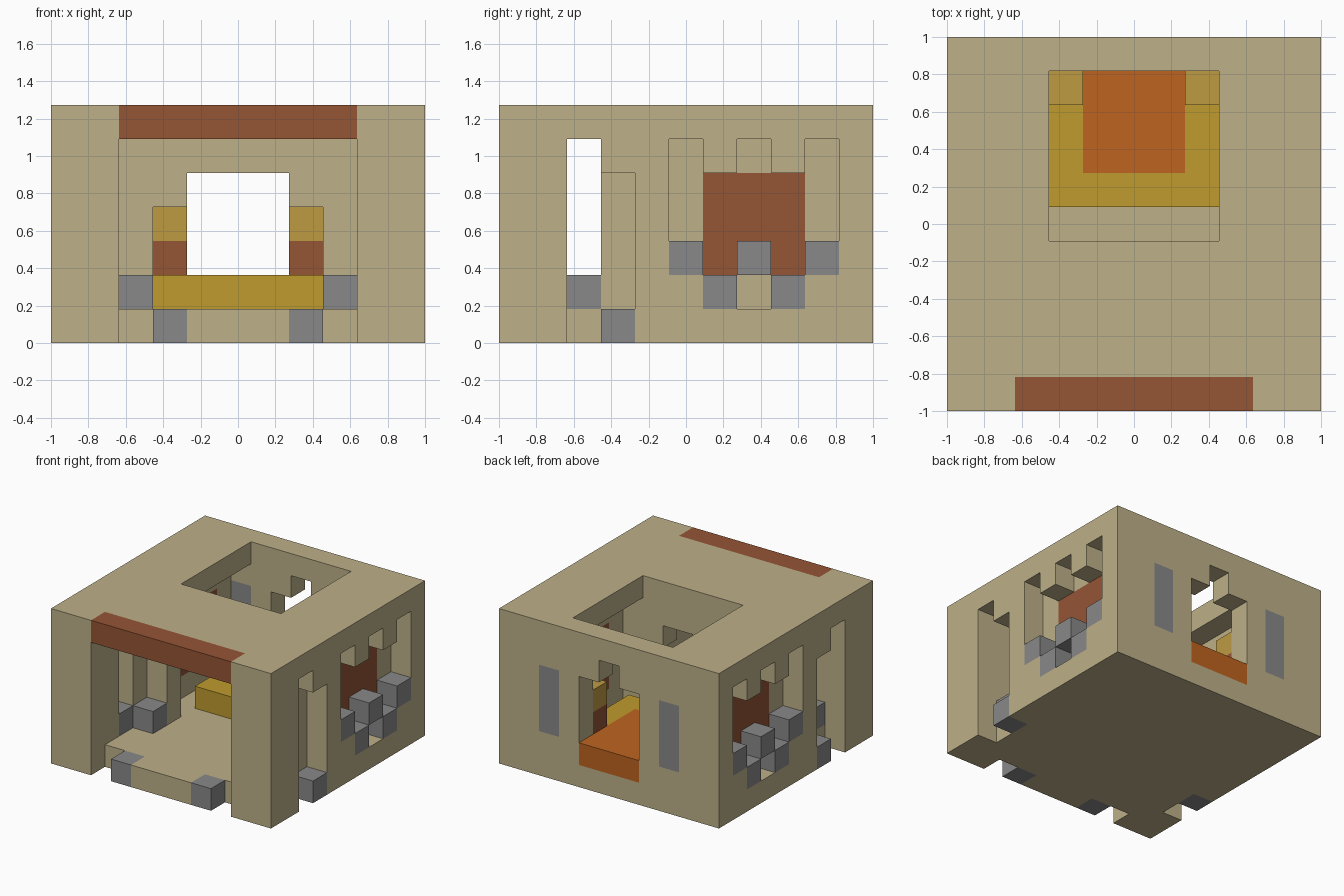
import bpy, bmesh
from itertools import product
from mathutils import Vector

if "Cube" in bpy.data.objects:
    bpy.data.objects.remove(bpy.data.objects["Cube"])

GRID = 11                 # cells along the longest side
CELL = 2 / GRID
LAYERS = 7


def material(name, color):
    mat = bpy.data.materials.new(name)
    mat.use_nodes = True
    mat.diffuse_color = (*color, 1)
    mat.node_tree.nodes["Principled BSDF"].inputs["Base Color"].default_value = (*color, 1)
    return mat


sandstone = material("sandstone", (.51, .435, .25))
stone = material("grey stone", (.25, .25, .25))
terracotta = material("terracotta", (.3, .09, .036))
yellow = material("yellow", (.52, .328, .026))
gold = material("gold", (.515, .33, .055))
orange = material("orange", (.52, .127, .014))


def box(x, y, z, mirror=True):
    """Set of grid cells in a block, with its twin across the middle plane."""
    cells = set(product(range(*x), range(*y), range(*z)))
    if mirror:
        cells |= {(GRID - 1 - i, j, k) for i, j, k in cells}
    return cells


def build(name, cells, mat):
    """Skin a set of cells as one clean blocky mesh."""
    bm = bmesh.new()
    corners = {}

    def corner(p):
        key = tuple(p)
        if key not in corners:
            corners[key] = bm.verts.new(((p[0] * CELL) - 1, (p[1] * CELL) - 1, p[2] * CELL))
        return corners[key]

    for cell in sorted(cells):
        for axis, side in product(range(3), (0, 1)):
            neighbour = list(cell)
            neighbour[axis] += 1 if side else -1
            if tuple(neighbour) in cells:
                continue
            u, v = (axis + 1) % 3, (axis + 2) % 3
            ring = []
            for a, b in ((0, 0), (1, 0), (1, 1), (0, 1)):
                p = list(cell)
                p[axis] += side
                p[u] += a
                p[v] += b
                ring.append(corner(p))
            bm.faces.new(ring if side else ring[::-1])
    # merge flat regions row by row so that no face wraps around a hole
    bmesh.ops.recalc_face_normals(bm, faces=bm.faces[:])
    mesh = bpy.data.meshes.new(name)
    bm.to_mesh(mesh)
    bm.free()
    mesh.materials.append(mat)
    obj = bpy.data.objects.new(name, mesh)
    bpy.context.collection.objects.link(obj)
    return obj


ROOF = LAYERS - 1
FULL = (0, GRID)

# stone details
front_blocks = box((3, 4), (0, 1), (0, 1))
side_blocks = box((0, 1), (3, 4), (0, 1))
porch_steps = box((1, 2), (2, 3), (1, 2)) | box((2, 3), (3, 4), (1, 2))
back_panels = box((2, 3), (10, 11), (2, 5))
sill = set()
for j in range(5, 10):
    low = 2 if j % 2 else 1
    sill |= box((0, 1), (j, j + 1), (low, low + 1))

# coloured details
lintel = box((2, 9), (0, 1), (ROOF, LAYERS), False)
side_panels = box((1, 2), (6, 9), (2, 5))
carpet = box((4, 7), (7, 11), (1, 2), False)
dais = box((3, 8), (6, 10), (1, 2), False) - carpet
post_bases = box((3, 4), (9, 10), (2, 3))
post_tops = box((3, 4), (9, 10), (3, 4))

# floor slab with notches beside the corner pillars
floor = box(FULL, FULL, (0, 1), False)
floor -= box((2, 3), (0, 1), (0, 1)) | box((0, 1), (2, 3), (0, 1))
floor -= front_blocks | side_blocks

# roof slab with a skylight
roof = box(FULL, FULL, (ROOF, LAYERS), False)
roof -= box((3, 8), (5, 10), (ROOF, LAYERS), False) | lintel

# corner pillars of the porch
pillars = box((0, 2), (0, 2), (1, ROOF))

# stepped wall between porch and hall, with an arch
porch_wall = box((1, 2), (3, 4), (1, ROOF)) | box((0, 1), (3, 4), (5, ROOF))
porch_wall |= box(FULL, (4, 5), (1, ROOF), False)
porch_wall -= box((3, 8), (4, 5), (1, 4), False) | box((4, 7), (4, 5), (4, 5), False)

# side walls with scalloped recesses
side_walls = box((0, 2), (5, 10), (1, ROOF)) - side_panels - sill
for j in range(5, 10):
    bottom, top = (3, ROOF) if j % 2 else (2, 5)
    side_walls -= box((0, 1), (j, j + 1), (bottom, top))
side_walls -= box((0, 1), (7, 8), (1, 2))

# back wall with a stepped window
back_wall = box(FULL, (10, 11), (1, ROOF), False) - back_panels - carpet
back_wall -= box((4, 7), (10, 11), (2, 5), False) | box((5, 6), (10, 11), (5, ROOF), False)

build("building_shell", floor | roof | pillars | porch_wall | side_walls | back_wall, sandstone)
for part, cells, mat in (
    ("front_blocks", front_blocks, stone),
    ("side_blocks", side_blocks, stone),
    ("porch_steps", porch_steps, stone),
    ("back_panels", back_panels, stone),
    ("window_sills", sill, stone),
    ("front_lintel", lintel, terracotta),
    ("side_panels", side_panels, terracotta),
    ("carpet", carpet, orange),
    ("dais", dais, yellow),
    ("post_bases", post_bases, terracotta),
    ("post_tops", post_tops, gold),
):
    build(part, cells, mat)
